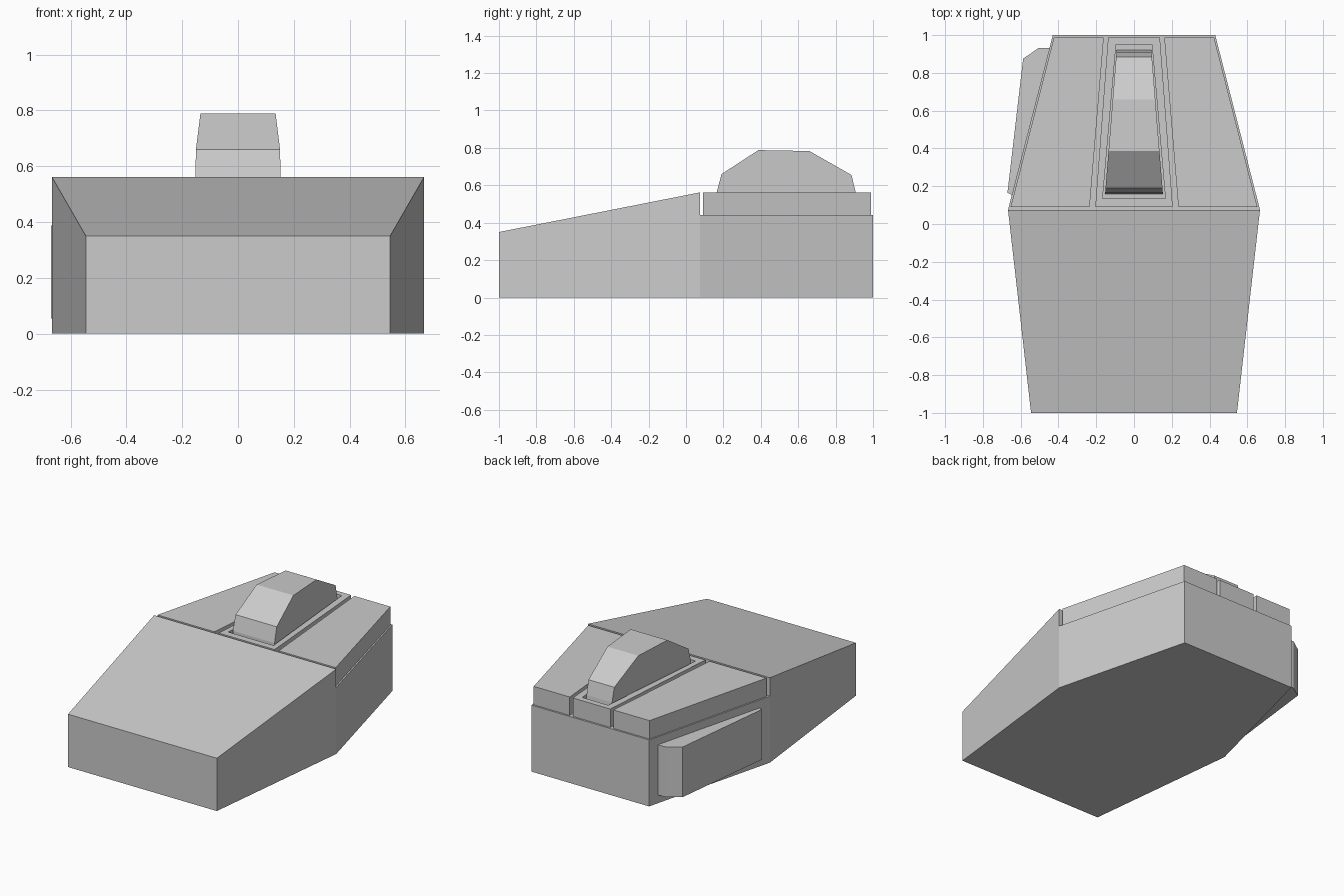
import bpy

if "Cube" in bpy.data.objects:
    bpy.data.objects.remove(bpy.data.objects["Cube"])


def make(name, verts, faces):
    mesh = bpy.data.meshes.new(name)
    mesh.from_pydata(verts, [], faces)
    obj = bpy.data.objects.new(name, mesh)
    bpy.context.collection.objects.link(obj)
    bpy.ops.object.select_all(action='DESELECT')
    bpy.context.view_layer.objects.active = obj
    obj.select_set(True)
    bpy.ops.object.mode_set(mode='EDIT')
    bpy.ops.mesh.select_all(action='SELECT')
    bpy.ops.mesh.normals_make_consistent(inside=False)
    bpy.ops.object.mode_set(mode='OBJECT')
    return obj


def side_loft(name, profile, width, sides):
    """Mirror a (y, z) profile across x, with half width depending on y."""
    n = len(profile)
    verts = [(s * width(y), y, z) for s in (-1, 1) for y, z in profile]
    faces = [(i, (i + 1) % n, (i + 1) % n + n, i + n) for i in range(n)]
    faces += sides + [tuple(i + n for i in f) for f in sides]
    return make(name, verts, faces)


def prism(name, outline, z0, z1):
    n = len(outline)
    verts = [(x, y, z) for z in (z0, z1) for x, y in outline]
    faces = [(i, (i + 1) % n, (i + 1) % n + n, i + n) for i in range(n)]
    faces += [tuple(range(n)), tuple(range(n, 2 * n))]
    return make(name, verts, faces)


def frame(name, outer, inner, z0, z1):
    """Four-sided plate with a four-sided through hole."""
    verts = [(x, y, z) for z in (z0, z1) for x, y in outer + inner]
    faces = []
    for i in range(4):
        j = (i + 1) % 4
        faces += [(i, j, j + 4, i + 4), (i + 8, j + 8, j + 12, i + 12),
                  (i, j, j + 8, i + 8), (i + 4, j + 4, j + 12, i + 12)]
    return make(name, verts, faces)


def trapezoid(y0, w0, y1, w1):
    return [(-w0, y0), (w0, y0), (w1, y1), (-w1, y1)]


MID, STEP, TOP = 0.075, 0.44, 0.562


def body_width(y):
    if y <= MID:
        return 0.545 + (y + 1) / (MID + 1) * 0.122
    return 0.667 - (y - MID) / (1 - MID) * 0.237


# Body: sloping palm rest and lower deck under the buttons
side_loft("body",
          [(-1, 0), (MID, 0), (1, 0), (1, STEP), (MID, STEP), (MID, TOP), (-1, 0.35)],
          body_width, [(0, 1, 4, 5, 6), (1, 2, 3, 4)])

# Left and right buttons
for side, name in ((-1, "left_button"), (1, "right_button")):
    prism(name, [(side * x, y) for x, y in
                 ((0.235, 0.09), (0.653, 0.09), (0.424, 0.988), (0.16, 0.988))],
          STEP, TOP)

# Centre strip with a slot for the wheel
frame("centre_strip", trapezoid(0.09, 0.205, 0.988, 0.137),
      trapezoid(0.135, 0.166, 0.95, 0.095), STEP, TOP)

# Faceted scroll wheel
side_loft("scroll_wheel",
          [(0.16, STEP), (0.164, TOP), (0.19, 0.66), (0.387, 0.788), (0.66, 0.783),
           (0.885, 0.655), (0.907, TOP), (0.92, STEP)],
          lambda y: 0.153 - (y - 0.16) / 0.76 * 0.061, [tuple(range(8))])

# Thumb button on the left side
prism("thumb_button", [(-0.64, 0.15), (-0.67, 0.165), (-0.587, 0.875),
                       (-0.505, 0.932), (-0.44, 0.932)], 0.055, 0.387)
